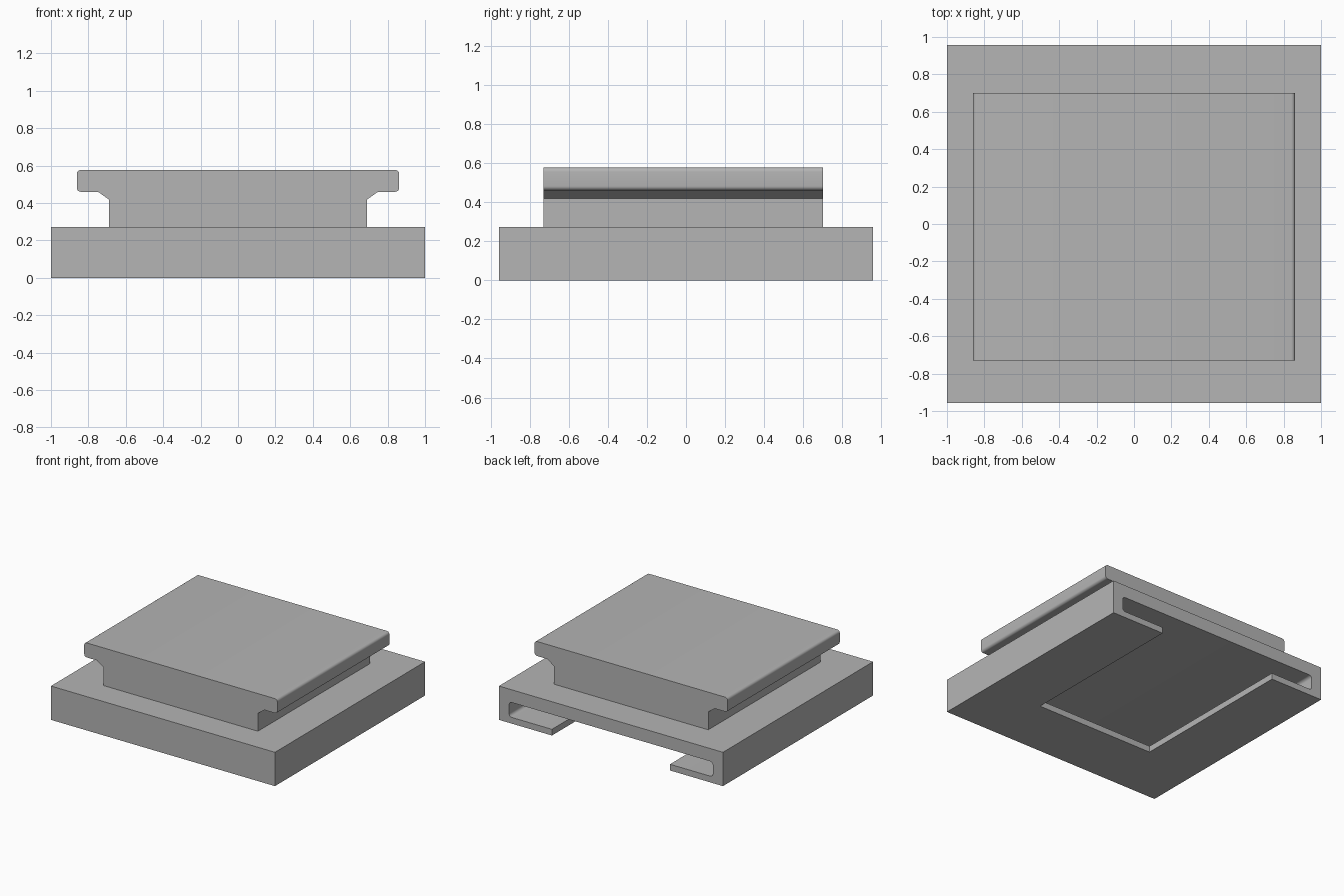
import bpy, bmesh, math
from mathutils import Vector

if "Cube" in bpy.data.objects:
    bpy.data.objects.remove(bpy.data.objects["Cube"], do_unlink=True)

grey = bpy.data.materials.new("plain grey")
grey.use_nodes = True
GREY = (0.46, 0.46, 0.46, 1)
grey.diffuse_color = GREY
grey.node_tree.nodes["Principled BSDF"].inputs["Base Color"].default_value = GREY


def rounded(points, steps=6):
    """Outline of (x, z, radius) corners, with each radius turned into an arc."""
    out = []
    for i, (x, z, r) in enumerate(points):
        p = Vector((x, z))
        if r == 0:
            out.append(p)
            continue
        a = (Vector(points[i - 1][:2]) - p).normalized()
        b = (Vector(points[(i + 1) % len(points)][:2]) - p).normalized()
        centre = p + (a + b) * r          # right-angled corners
        for k in range(steps + 1):
            t = math.pi / 2 * k / steps
            out.append(centre - b * r * math.cos(t) - a * r * math.sin(t))
    return out


def prism(name, outline, y0, y1):
    """Extrude an x-z outline from y0 to y1."""
    bm = bmesh.new()
    face = bm.faces.new([bm.verts.new((p.x, y0, p.y)) for p in outline])
    ext = bmesh.ops.extrude_face_region(bm, geom=[face])["geom"]
    moved = [v for v in ext if isinstance(v, bmesh.types.BMVert)]
    bmesh.ops.translate(bm, verts=moved, vec=(0, y1 - y0, 0))
    bmesh.ops.recalc_face_normals(bm, faces=bm.faces)
    mesh = bpy.data.meshes.new(name)
    bm.to_mesh(mesh)
    bm.free()
    mesh.materials.append(grey)
    obj = bpy.data.objects.new(name, mesh)
    bpy.context.collection.objects.link(obj)
    return obj


def rect(x, z0, z1, r=0):
    return rounded([(-x, z0, r), (x, z0, r), (x, z1, r), (-x, z1, r)])


def smooth(obj):
    bpy.ops.object.select_all(action="DESELECT")
    obj.select_set(True)
    bpy.context.view_layer.objects.active = obj
    bpy.ops.object.shade_smooth_by_angle(angle=math.radians(30))


BASE_TOP, DEPTH = 0.273, 0.957

# Base block with an undercut slot open to the back and the underside
base = prism("base_block", rect(1, 0, BASE_TOP), -DEPTH, DEPTH)
cutters = [prism("slot_cavity", rect(0.91, 0.05, 0.17, 0.025), -0.86, 1.1),
           prism("slot_opening", rect(0.527, -0.1, 0.12), -0.45, 1.2)]
for cutter in cutters:
    cutter.hide_render = True
    mod = base.modifiers.new(cutter.name, "BOOLEAN")
    mod.operation, mod.solver, mod.object = "DIFFERENCE", "EXACT", cutter
    bpy.ops.object.select_all(action="DESELECT")
    bpy.context.view_layer.objects.active = base
    base.select_set(True)
    bpy.ops.object.modifier_apply(modifier=mod.name)
for cutter in cutters:
    bpy.data.objects.remove(cutter, do_unlink=True)
smooth(base)

# T-shaped rail: stem, sloped shoulders and a head with rounded edges
HEAD, STEM, R = 0.862, 0.689, 0.022
half = [(STEM, BASE_TOP, 0), (STEM, 0.418, 0), (0.748, 0.46, 0),
        (HEAD, 0.46, R), (HEAD, 0.577, R)]
outline = half + [(-x, z, r) for x, z, r in reversed(half)]
smooth(prism("t_rail", rounded(outline), -0.73, 0.70))
